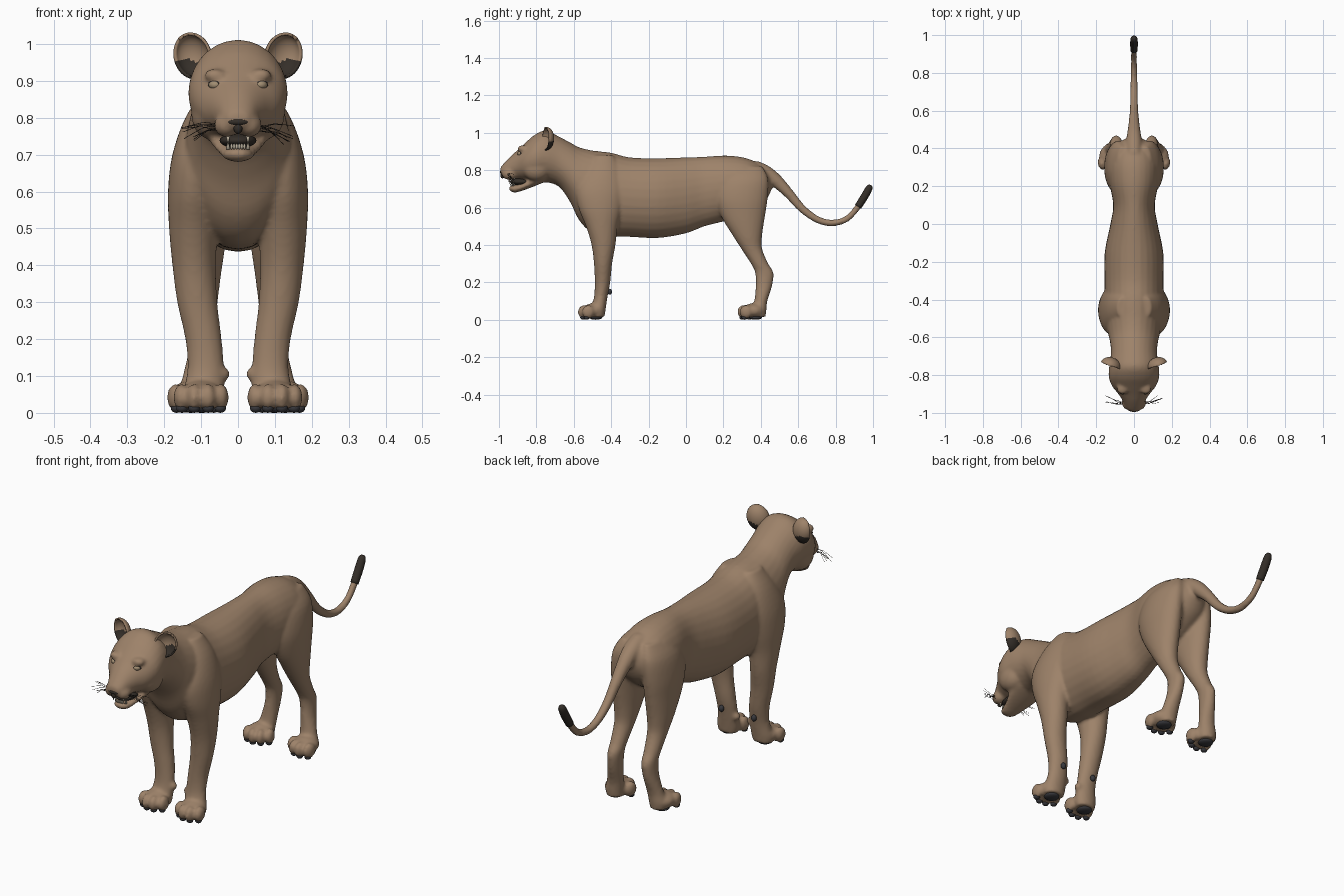
import bpy, bmesh, math, random
from mathutils import Vector, Matrix

if "Cube" in bpy.data.objects:
    bpy.data.objects.remove(bpy.data.objects["Cube"])

random.seed(4)


def material(name, r, g, b):
    m = bpy.data.materials.new(name)
    m.diffuse_color = (r, g, b, 1)
    m.use_nodes = True
    m.node_tree.nodes["Principled BSDF"].inputs["Base Color"].default_value = m.diffuse_color
    return m


FUR = material("tan fur", 0.34, 0.225, 0.143)
DARK = material("dark brown fur", 0.035, 0.028, 0.022)
PAD = material("grey pad", 0.04, 0.04, 0.046)
TOOTH = material("ivory", 0.50, 0.44, 0.34)
EYE = material("pale amber", 0.36, 0.27, 0.17)


def spline(rows, steps=4):
    """Catmull-Rom interpolation of rows of numbers."""
    out = []
    for i in range(len(rows) - 1):
        p = [rows[max(i - 1, 0)], rows[i], rows[i + 1], rows[min(i + 2, len(rows) - 1)]]
        for k in range(steps):
            t = k / steps
            out.append([b + .5 * t * (c - a + t * (2 * a - 5 * b + 4 * c - d + t * (3 * (b - c) + d - a)))
                        for a, b, c, d in zip(*p)])
    return out + [list(rows[-1])]


def loft(bm, rows, n=28):
    """Rows are x, y, z, half width in x, half width across, angle of the cross direction."""
    prev, first = None, None
    for x, y, z, rx, rv, a in spline(rows):
        v = Vector((0, math.cos(a), math.sin(a)))
        ring = [bm.verts.new(Vector((x + rx * math.cos(t), y, z)) + v * rv * math.sin(t))
                for t in (2 * math.pi * i / n for i in range(n))]
        if prev:
            for i in range(n):
                bm.faces.new((prev[i], prev[(i + 1) % n], ring[(i + 1) % n], ring[i]))
        first, prev = first or ring, ring
    bm.faces.new(first[::-1])
    bm.faces.new(prev)


def ball(bm, c, r, rot=None, u=20, v=12):
    m = Matrix.Translation(c) @ (rot or Matrix()) @ Matrix.Diagonal((*r, 1))
    return bmesh.ops.create_uvsphere(bm, u_segments=u, v_segments=v, radius=1, matrix=m)["verts"]


def finish(bm, name, *mats):
    bmesh.ops.recalc_face_normals(bm, faces=bm.faces)
    for f in bm.faces:
        f.smooth = True
    me = bpy.data.meshes.new(name)
    bm.to_mesh(me)
    bm.free()
    ob = bpy.data.objects.new(name, me)
    bpy.context.collection.objects.link(ob)
    for m in mats:
        me.materials.append(m)
    return ob


# trunk from rump to nose: y, underside, top, half width
TRUNK = [(.455, .69, .765, .04), (.42, .63, .815, .09), (.33, .56, .862, .13), (.22, .53, .878, .13),
         (.1, .50, .872, .11), (0, .462, .868, .125), (-.15, .437, .864, .155), (-.3, .443, .868, .157),
         (-.4, .445, .893, .155), (-.5, .465, .905, .15), (-.57, .53, .922, .14), (-.62, .63, .948, .128),
         (-.68, .712, .98, .122), (-.75, .735, 1.012, .131), (-.81, .735, .988, .134), (-.86, .745, .945, .115),
         (-.90, .752, .908, .083), (-.94, .757, .872, .058), (-.975, .765, .835, .042), (-.992, .78, .815, .025)]
# legs from top to sole: z, back-to-front range, inner and outer x
FORE = [(.88, -.49, -.39, .04, .09), (.80, -.54, -.35, .04, .143), (.70, -.585, -.33, .05, .178),
        (.60, -.575, -.34, .05, .19), (.50, -.535, -.365, .055, .187), (.40, -.505, -.377, .06, .178),
        (.30, -.492, -.395, .056, .165), (.20, -.488, -.405, .044, .143), (.12, -.492, -.42, .038, .137),
        (.05, -.51, -.43, .038, .15), (.015, -.51, -.435, .045, .145)]
HIND = [(.82, .23, .41, .03, .09), (.75, .18, .44, .02, .138), (.65, .16, .437, .018, .157),
        (.55, .19, .422, .024, .155), (.45, .25, .407, .035, .147), (.38, .295, .407, .045, .137),
        (.30, .347, .44, .055, .13), (.25, .37, .468, .06, .127), (.18, .373, .46, .065, .132),
        (.10, .365, .435, .07, .15), (.05, .35, .43, .075, .165), (.015, .35, .425, .08, .16)]
# tail path: y, z, radius
TAIL = [(.36, .815, .04), (.42, .785, .043), (.48, .745, .036), (.55, .675, .027), (.62, .595, .022),
        (.70, .537, .019), (.78, .517, .018), (.86, .54, .017), (.92, .605, .017), (.955, .66, .018),
        (.98, .705, .016), (.988, .72, .007)]
PAWS = ((.1, -.495, 0), (.125, .36, -.25))


def tail_rows(path):
    rows = []
    for i, (y, z, r) in enumerate(path):
        a, b = path[max(i - 1, 0)], path[min(i + 1, len(path) - 1)]
        rows.append((0, y, z, r, r, math.atan2(b[1] - a[1], b[0] - a[0]) + math.pi / 2))
    return rows


# body: overlapping volumes fused into one smooth skin
bm = bmesh.new()
loft(bm, [(0, y, (a + b) / 2, w, (b - a) / 2, math.pi / 2) for y, a, b, w in TRUNK])
loft(bm, tail_rows(TAIL[:10]))
# lower jaw
loft(bm, [(0, y, (a + b) / 2, w, (b - a) / 2, math.pi / 2) for y, a, b, w in
          [(-.76, .735, .80, .09), (-.82, .71, .765, .077), (-.87, .692, .735, .056),
           (-.91, .68, .722, .043), (-.935, .685, .717, .032), (-.946, .695, .71, .016)]])
for s in (-1, 1):
    for leg in (FORE, HIND):
        loft(bm, [(s * (c + d) / 2, (a + b) / 2, z, (d - c) / 2, (b - a) / 2, 0) for z, a, b, c, d in leg])
    # muzzle puff, cheek and brow
    ball(bm, (s * .031, -.943, .78), (.034, .042, .033))
    ball(bm, (s * .075, -.80, .81), (.052, .075, .068))
    ball(bm, (s * .062, -.872, .915), (.03, .03, .018))
    # dewclaw
    ball(bm, (s * .036, -.455, .105), (.014, .02, .018))
    for px, py, turn in PAWS:
        ball(bm, (s * px, py, .048), (.06, .062, .04))
        rot = Matrix.Rotation(s * turn, 4, 'Z')
        for k, (dx, dy) in enumerate(((-.054, -.028), (-.019, -.05), (.019, -.05), (.054, -.028))):
            c = Vector((s * px, py, .042)) + rot @ Vector((dx, dy, 0))
            ball(bm, c, (.021, .034, .037), rot)
body = finish(bm, "body", FUR)
rm = body.modifiers.new("fuse", 'REMESH')
rm.mode, rm.voxel_size, rm.use_smooth_shade = 'VOXEL', .0085, True
sm = body.modifiers.new("soften", 'SMOOTH')
sm.factor, sm.iterations = .5, 5

# tail tuft
bm = bmesh.new()
loft(bm, [(x, y, z, rx * 1.12, rv * 1.12, a) for x, y, z, rx, rv, a in tail_rows(TAIL[8:])])
finish(bm, "tail_tip", DARK)

for s, side in ((-1, "left"), (1, "right")):
    # cupped ear, open to the front, dark in its low outer corner and behind
    bm = bmesh.new()
    rot = Matrix.Rotation(s * .35, 4, 'Z') @ Matrix.Rotation(s * .3, 4, 'Y')
    verts = ball(bm, (0, 0, 0), (1, 1, 1), u=28, v=20)
    bmesh.ops.delete(bm, geom=[v for v in verts if v.co.y < -.12], context='VERTS')
    for f in bm.faces:
        c = f.calc_center_median()
        f.material_index = int(c.z < -.05 and c.x * s > -.1 and c.y < .93)
    bmesh.ops.transform(bm, verts=bm.verts, matrix=Matrix.Translation((s * .124, -.75, .968)) @ rot
                        @ Matrix.Diagonal((.05, .04, .06, 1)))
    ear = finish(bm, side + "_ear", FUR, DARK)
    so = ear.modifiers.new("thickness", 'SOLIDIFY')
    so.thickness, so.offset = .008, 0

    # eye with dark rim
    bm = bmesh.new()
    ball(bm, (s * .064, -.889, .889), (.016, .012, .0115), Matrix.Rotation(s * .6, 4, 'Z'))
    finish(bm, side + "_eye", EYE)
    bm = bmesh.new()
    ball(bm, (s * .064, -.886, .889), (.02, .0115, .0135), Matrix.Rotation(s * .6, 4, 'Z'))
    finish(bm, side + "_eye_rim", DARK)

    # sole and toe pads
    for (px, py, turn), end in zip(PAWS, ("front", "hind")):
        bm = bmesh.new()
        rot = Matrix.Rotation(s * turn, 4, 'Z')
        for dx, dy, r in ((0, .012, .036), (-.052, -.035, .016), (-.019, -.055, .016),
                          (.019, -.055, .016), (.052, -.035, .016)):
            ball(bm, Vector((s * px, py, .013)) + rot @ Vector((dx, dy, 0)), (r, r, .013), u=14, v=8)
        if end == "front":
            ball(bm, (s * .09, -.408, .15), (.013, .012, .016), u=14, v=8)
        finish(bm, side + "_" + end + "_pads", PAD)

    # whiskers
    cu = bpy.data.curves.new(side + "_whiskers", 'CURVE')
    cu.dimensions, cu.bevel_depth, cu.bevel_resolution = '3D', .0008, 0
    for i in range(9):
        a = Vector((s * .05, -.955 + .006 * (i % 3), .765 + .009 * (i // 3)))
        b = Vector((s * random.uniform(.11, .155), random.uniform(-.95, -.90), random.uniform(.725, .785)))
        sp = cu.splines.new('POLY')
        sp.points.add(2)
        for p, c in zip(sp.points, (a, (a + b) / 2 + Vector((0, -.006, .008)), b)):
            p.co = (*c, 1)
    cu.materials.append(DARK)
    bpy.context.collection.objects.link(bpy.data.objects.new(side + "_whiskers", cu))

# nose: broad top, narrow below
bm = bmesh.new()
ball(bm, (0, -.981, .789), (.031, .014, .011))
ball(bm, (0, -.981, .772), (.012, .012, .016))
finish(bm, "nose", DARK)

# mouth lining
bm = bmesh.new()
ball(bm, (0, -.88, .738), (.05, .062, .02))
finish(bm, "mouth", DARK)

# teeth: four canines and a row of small front teeth
bm = bmesh.new()
for s in (-1, 1):
    for y, z, up in ((-.945, .74, -1), (-.925, .727, 1)):
        bmesh.ops.create_cone(bm, segments=8, radius1=.006, radius2=.001, depth=.026, cap_ends=True,
                              matrix=Matrix.Translation((s * .027, y, z)) @ Matrix.Diagonal((1, 1, up, 1)))
for i in range(6):
    ball(bm, (.007 * (i - 2.5), -.936, .722), (.004, .004, .008), u=8, v=6)
finish(bm, "teeth", TOOTH)
